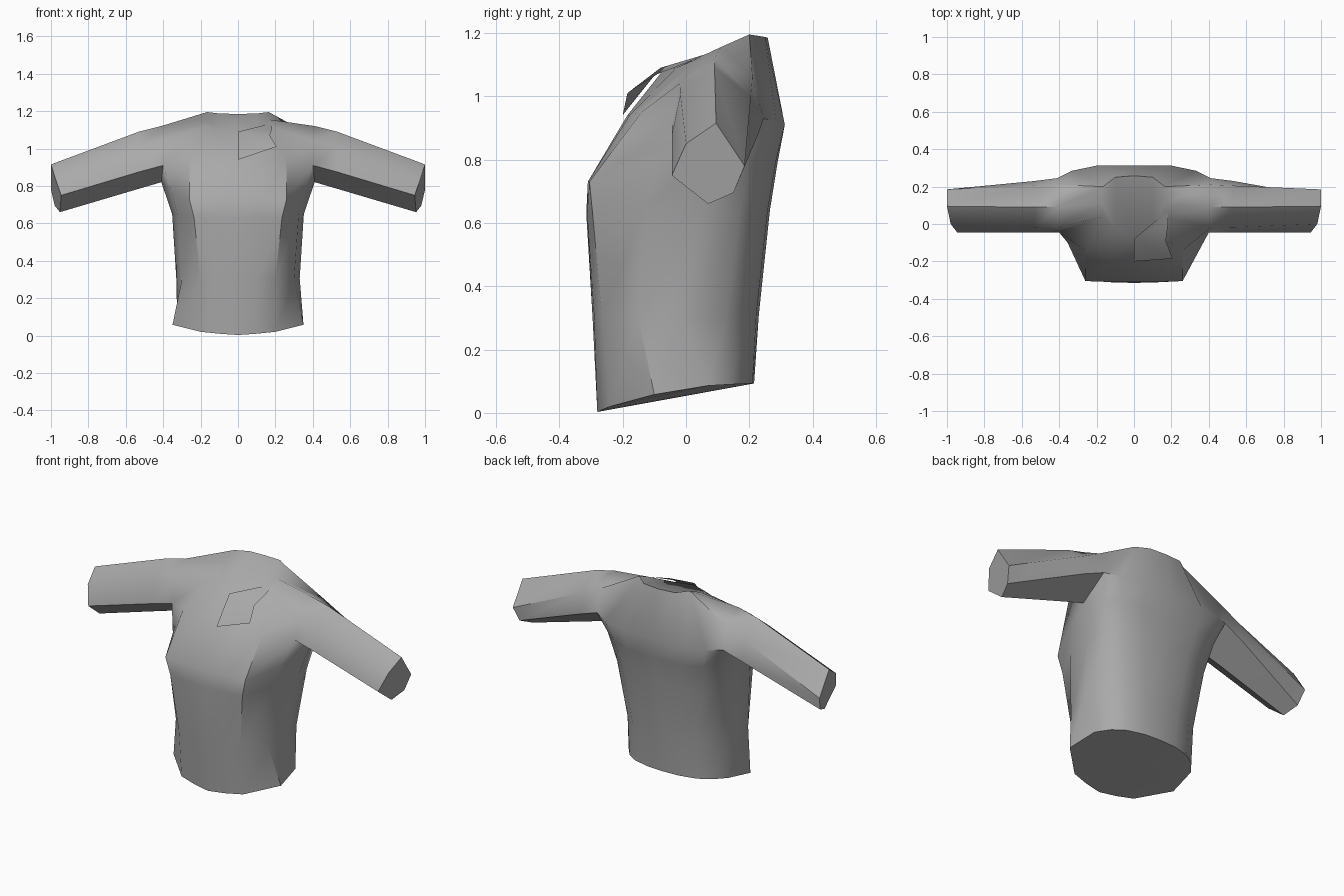
import bpy, bmesh
from mathutils import Vector

if "Cube" in bpy.data.objects:
    bpy.data.objects.remove(bpy.data.objects["Cube"])

cloth = bpy.data.materials.new("grey cloth")
cloth.diffuse_color = (0.4, 0.4, 0.4, 1)
cloth.use_nodes = True
cloth.node_tree.nodes["Principled BSDF"].inputs["Base Color"].default_value = cloth.diffuse_color


def make_object(name, faces, mirror=False):
    """Weld a list of coordinate polygons into one object."""
    bm = bmesh.new()
    for face in faces:
        bm.faces.new([bm.verts.new(p) for p in face])
        if mirror:
            bm.faces.new([bm.verts.new((-x, y, z)) for x, y, z in reversed(face)])
    bmesh.ops.remove_doubles(bm, verts=bm.verts, dist=0.0005)
    if mirror:
        bmesh.ops.recalc_face_normals(bm, faces=bm.faces)
    mesh = bpy.data.meshes.new(name)
    bm.to_mesh(mesh)
    bm.free()
    mesh.materials.append(cloth)
    obj = bpy.data.objects.new(name, mesh)
    bpy.context.collection.objects.link(obj)
    bpy.ops.object.select_all(action='DESELECT')
    bpy.context.view_layer.objects.active = obj
    obj.select_set(True)
    bpy.ops.object.shade_smooth_by_angle(angle=0.75)
    return obj


def strip(a, b, closed=False):
    """Quads between two rows of points."""
    n = len(a)
    return [[a[i], a[(i + 1) % n], b[(i + 1) % n], b[i]]
            for i in range(n if closed else n - 1)]


# Sleeve rings: underarm, front, upper front, top, upper back, back
shoulder = [(.41, .08, .82), (.40, -.045, .91), (.41, -.02, 1.04),
            (.41, .09, 1.12), (.41, .21, 1.06), (.41, .245, .93)]
upper_arm = [(.53, .08, .785), (.53, -.045, .875), (.53, -.018, 1.005),
             (.53, .09, 1.09), (.53, .205, 1.0), (.53, .23, .885)]
cuff = [(.952, .07, .66), (.945, -.045, .75), (.98, 0, .85),
        (1.0, .095, .915), (1.0, .185, .78), (.98, .15, .695)]
underarm, arm_front, arm_front_top, arm_top, arm_back_top, arm_back = shoulder

# Half rings of the body, from front centre round the side to back centre
hem = [(0, -.28, .003), (.1, -.265, .01), (.2, -.24, .02), (.35, -.1, .058), (.325, .07, .086),
       (.27, .14, .09), (.2, .185, .092), (.1, .21, .093), (0, .215, .093)]
waist = [(0, -.295, .3), (.1, -.29, .3), (.2, -.265, .3), (.3, -.15, .3), (.33, -.015, .305),
         (.29, .13, .31), (.21, .195, .31), (.11, .222, .31), (0, .23, .31)]
ribs = [(0, -.315, .63), (.12, -.312, .63), (.235, -.295, .63), (.325, -.13, .65), (.352, .06, .65),
        (.33, .17, .64), (.26, .225, .64), (.15, .258, .64), (0, .265, .64)]
chest = [(0, -.31, .73), (.13, -.31, .73), (.26, -.305, .73), (.355, -.1, .77), underarm,
         (.37, .2, .81), (.29, .255, .8), (.18, .283, .79), (0, .289, .79)]
upper_front = [(0, -.185, .94), (.13, -.178, .94), (.26, -.14, .95), arm_front]
upper_back = [arm_back, (.33, .285, .92), (.2, .312, .91), (0, .312, .91)]
# Half neckline from front to back
neck = [(0, -.07, 1.085), (.1, -.03, 1.09), (.165, .04, 1.12), (.17, .11, 1.155),
        (.165, .2, 1.195), (.1, .25, 1.187), (0, .258, 1.185)]

faces = strip(hem, waist) + strip(waist, ribs) + strip(ribs, chest)
faces += strip(chest[:4], upper_front)
faces += strip(upper_front, neck[:3] + [arm_front_top])
faces += strip(chest[5:], upper_back)
faces += strip(upper_back, [arm_back_top] + neck[4:])
# Gussets under the arm and panels over the shoulder
faces += [[chest[3], underarm, arm_front], [underarm, chest[5], arm_back],
          [neck[2], neck[3], arm_top, arm_front_top],
          [neck[3], neck[4], arm_back_top, arm_top]]
# Sleeve and closed openings
faces += strip(shoulder, upper_arm, True) + strip(upper_arm, cuff, True)
faces += [cuff, hem, neck]
make_object("shirt_body", faces, mirror=True)

# Loose collar flap on one side of the front opening
flap = [(0, -.08, 1.09), (0, -.2, .94), (.207, -.185, 1.01),
        (.17, -.09, 1.07), (.182, .0, 1.105), (.18, .07, 1.135)]
make_object("collar_flap", [[flap[0], flap[1], flap[2], flap[3]],
                            [flap[0], flap[3], flap[4], flap[5]]])
